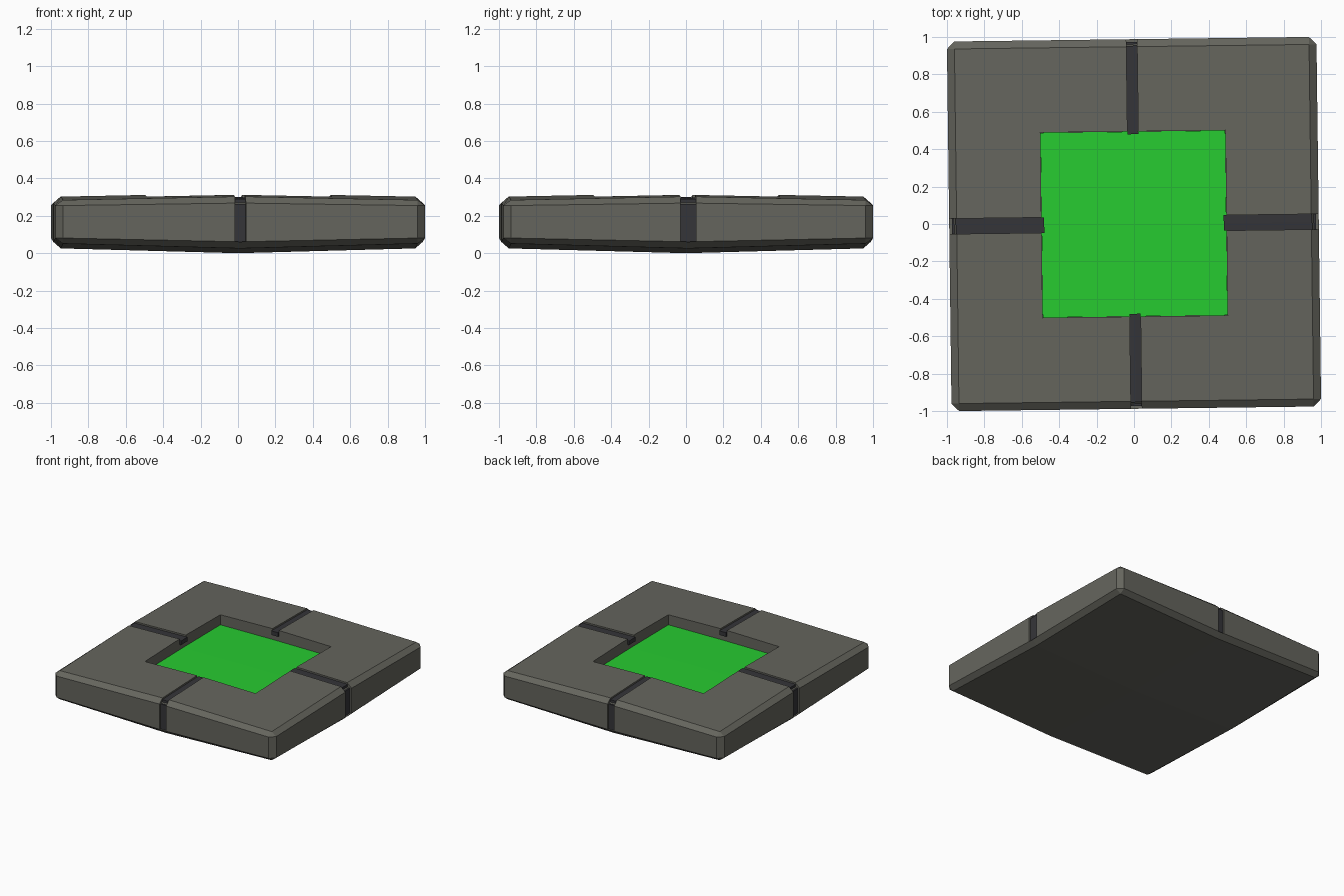
import bpy, bmesh, math
from mathutils import Matrix

if "Cube" in bpy.data.objects:
    bpy.data.objects.remove(bpy.data.objects["Cube"])

S, H, C = 0.988, 0.322, 0.04      # half width, crown height, chamfer
TURN = math.radians(0.73)         # slight turn of the whole model


def material(name, rgb):
    m = bpy.data.materials.new(name)
    m.diffuse_color = (*rgb, 1)
    m.use_nodes = True
    m.node_tree.nodes["Principled BSDF"].inputs["Base Color"].default_value = m.diffuse_color
    return m


STONE = material("stone", (0.13, 0.13, 0.11))
DARK = material("dark_inlay", (0.035, 0.035, 0.04))
GREEN = material("green", (0.02, 0.60, 0.03))


def finish(name, bm, mat):
    """Crease along both axes, crown top and bottom, make the object."""
    for n in ((1, 0, 0), (0, 1, 0)):
        bmesh.ops.bisect_plane(bm, geom=bm.verts[:] + bm.edges[:] + bm.faces[:],
                               plane_co=(0, 0, 0), plane_no=n, dist=1e-5)
    for v in bm.verts:
        t = v.co.z / H
        v.co.z += (abs(v.co.x) + abs(v.co.y)) * (0.027 * (1 - t) - 0.02 * t)
    bmesh.ops.recalc_face_normals(bm, faces=bm.faces)
    me = bpy.data.meshes.new(name)
    bm.to_mesh(me)
    bm.free()
    me.materials.append(mat)
    ob = bpy.data.objects.new(name, me)
    ob.rotation_euler.z = TURN
    bpy.context.collection.objects.link(ob)
    return ob


def prism(name, profile, w, mat, quarter=0):
    """Extrude an (outward, z) profile across a half width w, facing a side."""
    bm = bmesh.new()
    f = bm.faces.new([bm.verts.new((r, -w, z)) for r, z in profile])
    ext = bmesh.ops.extrude_face_region(bm, geom=[f])["geom"]
    bmesh.ops.translate(bm, vec=(0, 2 * w, 0),
                        verts=[g for g in ext if isinstance(g, bmesh.types.BMVert)])
    bmesh.ops.rotate(bm, verts=bm.verts, matrix=Matrix.Rotation(quarter * math.pi / 2, 3, 'Z'))
    return finish(name, bm, mat)


def rect(r0, r1, z0, z1):
    return [(r0, z0), (r1, z0), (r1, z1), (r0, z1)]


# Slab: chamfered block
bm = bmesh.new()
bmesh.ops.create_cube(bm, size=1)
for v in bm.verts:
    v.co = (v.co.x * 2 * S, v.co.y * 2 * S, (v.co.z + 0.5) * H)
bmesh.ops.bevel(bm, geom=bm.edges[:], offset=C, segments=1, affect='EDGES')
slab = finish("slab", bm, STONE)

# Cutters: centre recess and a groove running over each edge
D = 0.022
groove = [(0.47, H - D), (S - C - 0.01, H - D), (S - D, H - C - 0.01),
          (S - D, 0.04), (1.2, 0.04), (1.2, 0.5), (0.47, 0.5)]
cutters = [prism("recess_cutter", rect(-0.495, 0.495, H - 0.11, 0.5), 0.495, STONE)]
for q, side in enumerate(("right", "back", "left", "front")):
    w = 0.041 if q % 2 == 0 else 0.029
    cutters.append(prism("groove_cutter_" + side, groove, w, STONE, q))
    # Dark inlays lying in the groove, on top and down the side
    prism("top_inlay_" + side, rect(0.48, S - C + 0.005, H - 0.05, H - D + 0.008), w, DARK, q)
    prism("side_inlay_" + side, rect(S - 0.05, S - D + 0.008, 0.04, H - C - 0.005), w, DARK, q)

bpy.context.view_layer.objects.active = slab
for c in cutters:
    mod = slab.modifiers.new(c.name, 'BOOLEAN')
    mod.operation, mod.solver, mod.object = 'DIFFERENCE', 'EXACT', c
    bpy.ops.object.modifier_apply(modifier=mod.name)
for c in cutters:
    bpy.data.objects.remove(c)

# Green panel in the recess floor
prism("green_panel", rect(-0.494, 0.494, H - 0.13, H - 0.095), 0.494, GREEN)
